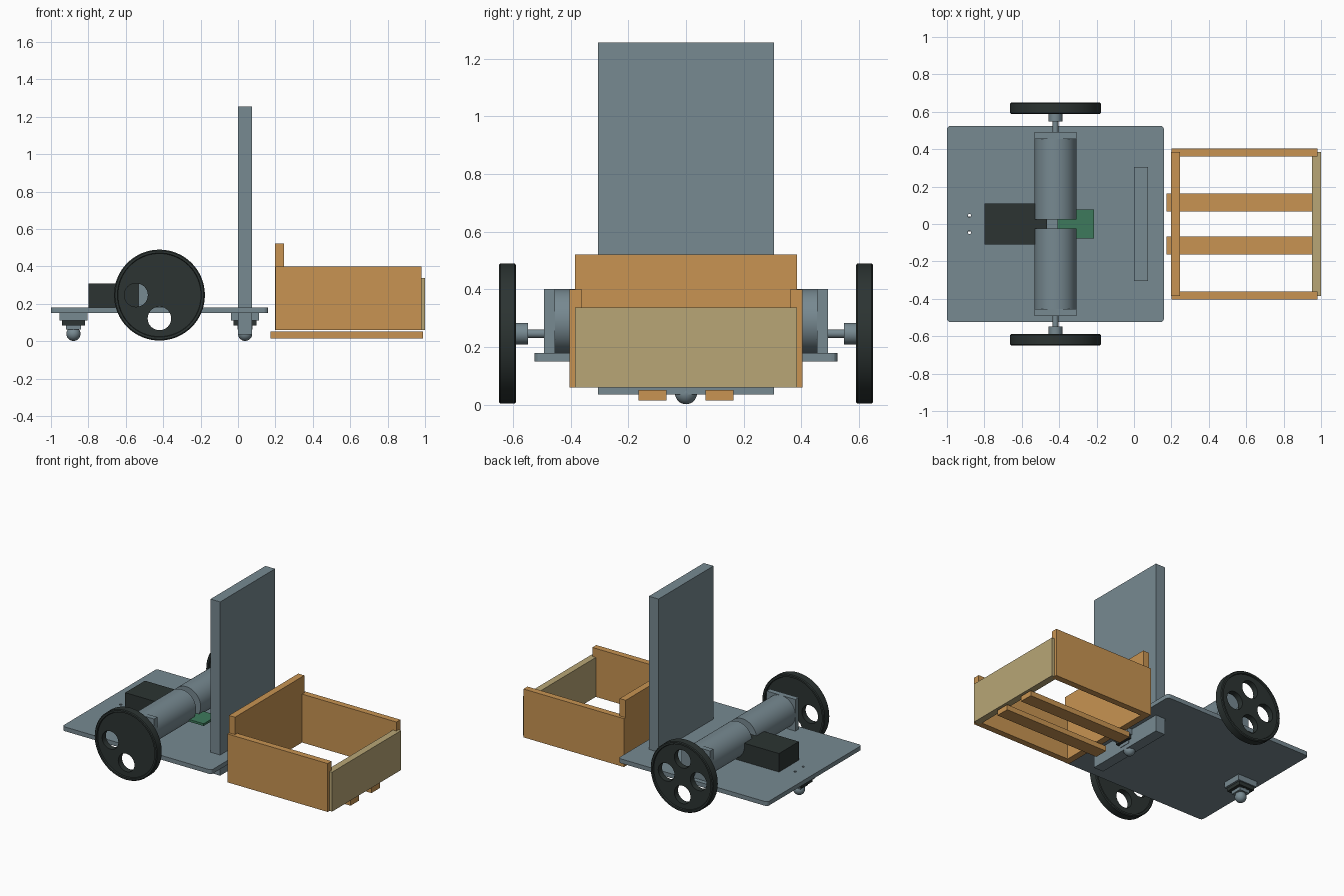
import bpy, bmesh, math
from mathutils import Matrix, Vector

old = bpy.data.objects.get("Cube")
if old:
    bpy.data.objects.remove(old, do_unlink=True)


def material(name, r, g, b):
    m = bpy.data.materials.new(name)
    m.use_nodes = True
    m.diffuse_color = (r, g, b, 1)
    m.node_tree.nodes["Principled BSDF"].inputs["Base Color"].default_value = (r, g, b, 1)
    return m


METAL = material("blue grey metal", 0.184, 0.251, 0.283)
BLACK = material("black rubber", 0.025, 0.034, 0.032)
WOOD = material("orange wood", 0.578, 0.296, 0.084)
PLY = material("pale plywood", 0.479, 0.381, 0.181)
GREEN = material("green board", 0.048, 0.195, 0.107)


def finish(name, bm, mat, smooth=False):
    bmesh.ops.recalc_face_normals(bm, faces=bm.faces)
    me = bpy.data.meshes.new(name)
    bm.to_mesh(me)
    bm.free()
    ob = bpy.data.objects.new(name, me)
    bpy.context.collection.objects.link(ob)
    if mat:
        me.materials.append(mat)
    if smooth:
        shade(ob)
    return ob


def shade(ob):
    bpy.ops.object.select_all(action='DESELECT')
    ob.select_set(True)
    bpy.context.view_layer.objects.active = ob
    bpy.ops.object.shade_smooth_by_angle(angle=math.radians(35))


def box(name, x, y, z, mat, corner=0):
    """Box from three (low, high) ranges, with optional rounded upright edges."""
    bm = bmesh.new()
    bmesh.ops.create_cube(bm, size=1)
    for v in bm.verts:
        v.co = Vector([(r[0] + r[1]) / 2 + c * (r[1] - r[0]) for c, r in zip(v.co, (x, y, z))])
    if corner:
        upright = [e for e in bm.edges if abs(e.verts[0].co.z - e.verts[1].co.z) > 1e-4]
        bmesh.ops.bevel(bm, geom=upright, offset=corner, segments=4, profile=0.5, affect='EDGES')
    return finish(name, bm, mat)


def cylinder(name, radius, centre, length, axis, mat, sides=48):
    bm = bmesh.new()
    bmesh.ops.create_cone(bm, cap_ends=True, segments=sides, radius1=radius,
                          radius2=radius, depth=length)
    turn = Matrix.Rotation(math.pi / 2, 4, 'X') if axis == 'Y' else Matrix()
    bm.transform(Matrix.Translation(centre) @ turn)
    return finish(name, bm, mat, smooth=mat is not None)


def cut(ob, cutters):
    """Cut holes, bake the result and drop the cutters."""
    for c in cutters:
        mod = ob.modifiers.new("hole", 'BOOLEAN')
        mod.operation = 'DIFFERENCE'
        mod.solver = 'EXACT'
        mod.object = c
    bpy.context.view_layer.update()
    dg = bpy.context.evaluated_depsgraph_get()
    me = bpy.data.meshes.new_from_object(ob.evaluated_get(dg))
    ob.modifiers.clear()
    ob.data = me
    for c in cutters:
        bpy.data.objects.remove(c, do_unlink=True)


AXLE_X, AXLE_Z, MOTOR_Z = -0.42, 0.247, 0.29
CASTERS = {"front": 0.038, "rear": -0.88}


def screw_holes(x):
    return [cylinder("cutter", 0.009, (x, y, 0.12), 0.2, 'Z', None, 16) for y in (-0.045, 0.045)]


# Chassis and mast
base = box("base_plate", (-1, 0.16), (-0.525, 0.525), (0.15, 0.18), METAL, 0.02)
cut(base, screw_holes(CASTERS["rear"]))
box("mast_panel", (0, 0.075), (-0.305, 0.305), (0.035, 1.256), METAL)

# Ball casters: stacked flange, pad and socket above a ball
for label, cx in CASTERS.items():
    layers = (("flange", 0.075, 0.07, 0.11, 0.15, METAL),
              ("pad", 0.061, 0.06, 0.085, 0.11, BLACK),
              ("socket", 0.04, 0.04, 0.063, 0.085, METAL))
    for part, hx, hy, low, high, mat in layers:
        ob = box(f"{label}_caster_{part}", (cx - hx, cx + hx), (-hy, hy), (low, high), mat)
        if part != "socket" and label == "rear":
            cut(ob, screw_holes(cx))
    bm = bmesh.new()
    bmesh.ops.create_uvsphere(bm, u_segments=24, v_segments=16, radius=0.038)
    bm.transform(Matrix.Translation((cx, 0, 0.04)))
    finish(f"{label}_caster_ball", bm, METAL, smooth=True)

# Electronics
box("battery", (-0.8, -0.466), (-0.11, 0.11), (0.18, 0.31), BLACK)
box("circuit_board", (-0.41, -0.213), (-0.077, 0.077), (0.22, 0.236), GREEN)


def wheel(name, side):
    """Lathed wheel with a raised rim and four round holes."""
    profile = [(0, 0.021), (0.222, 0.021), (0.225, 0.03), (0.237, 0.03), (0.243, 0.025)]
    profile += [(r, -h) for r, h in reversed(profile)]
    bm = bmesh.new()
    verts = [bm.verts.new((r, 0, h)) for r, h in profile]
    edges = [bm.edges.new(pair) for pair in zip(verts, verts[1:])]
    bmesh.ops.spin(bm, geom=verts + edges, cent=(0, 0, 0), axis=(0, 0, 1),
                   angle=math.tau, steps=64, use_merge=True)
    bmesh.ops.remove_doubles(bm, verts=bm.verts, dist=1e-5)
    centre = Vector((AXLE_X, side * 0.619, AXLE_Z))
    bm.transform(Matrix.Translation(centre) @ Matrix.Rotation(math.pi / 2, 4, 'X'))
    ob = finish(name, bm, BLACK)
    holes = []
    for i in range(4):
        a = i * math.pi / 2
        at = centre + Vector((math.cos(a), 0, math.sin(a))) * 0.125
        holes.append(cylinder("cutter", 0.063, at, 0.2, 'Y', None, 32))
    cut(ob, holes)
    shade(ob)


# Drive units, one on each side
for label, s in (("back", 1), ("front", -1)):
    cylinder(f"{label}_motor", 0.112, (AXLE_X, s * 0.24, MOTOR_Z), 0.43, 'Y', METAL)
    box(f"{label}_motor_bracket", (AXLE_X - 0.112, AXLE_X + 0.112),
        sorted((s * 0.455, s * 0.492)), (0.18, 0.402), METAL)
    cylinder(f"{label}_axle", 0.015, (AXLE_X, s * 0.545, AXLE_Z), 0.13, 'Y', METAL, 24)
    cylinder(f"{label}_wheel_hub", 0.037, (AXLE_X, s * 0.573, AXLE_Z), 0.05, 'Y', METAL, 32)
    wheel(f"{label}_wheel", s)

# Open wooden tray with slats below
for label, s in (("back", 1), ("front", -1)):
    box(f"{label}_tray_side", (0.2, 0.98), sorted((s * 0.36, s * 0.404)), (0.06, 0.4), WOOD)
    box(f"{label}_tray_slat", (0.174, 0.99), sorted((s * 0.068, s * 0.164)), (0.015, 0.052), WOOD)
box("tray_inner_board", (0.199, 0.246), (-0.385, 0.385), (0.06, 0.522), WOOD)
box("tray_end_board", (0.953, 1), (-0.384, 0.384), (0.06, 0.337), PLY)
